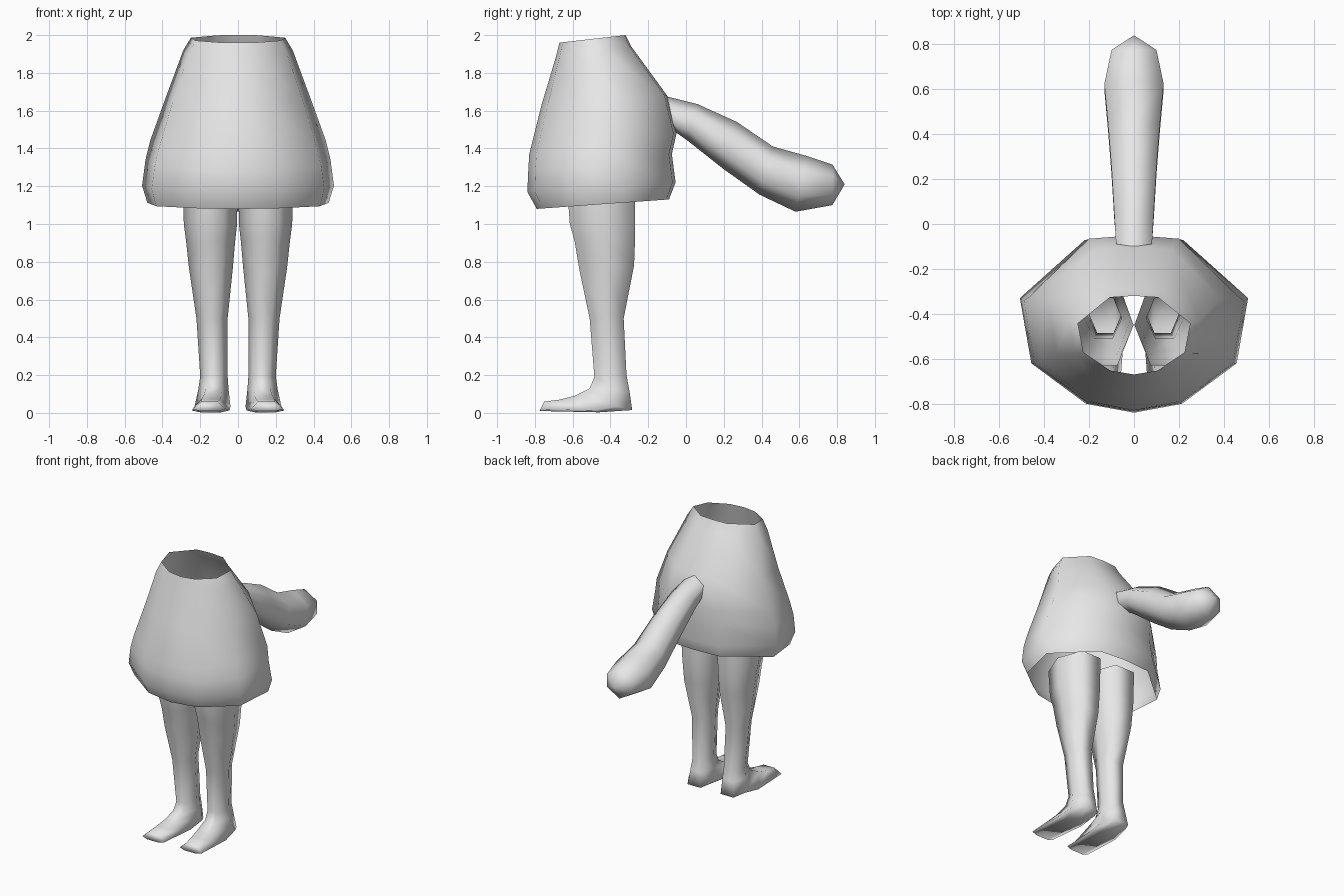
import bpy, bmesh

if "Cube" in bpy.data.objects:
    bpy.data.objects.remove(bpy.data.objects["Cube"])

grey = bpy.data.materials.new("plain grey")
grey.diffuse_color = (0.8, 0.8, 0.8, 1)
grey.use_nodes = True
grey.node_tree.nodes["Principled BSDF"].inputs["Base Color"].default_value = grey.diffuse_color


def ring(xc, hw, front, back, section):
    """Closed loop; section holds (u across, v from front to back)."""
    (y0, z0), (y1, z1) = front, back
    return [(xc + u * hw, y0 + (y1 - y0) * v, z0 + (z1 - z0) * v) for u, v in section]


def mirrored(half):
    """Complete a half section that starts and may end on the centre line."""
    return half + [(-u, v) for u, v in reversed(half) if u > 0]


def loft(name, rings, cap=False, tip=None):
    bm = bmesh.new()
    loops = [[bm.verts.new(p) for p in r] for r in rings]
    n = len(loops[0])
    for a, b in zip(loops, loops[1:]):
        for i in range(n):
            j = (i + 1) % n
            bm.faces.new((a[i], a[j], b[j], b[i]))
    if cap:
        bm.faces.new(loops[-1])
    if tip:
        t = bm.verts.new(tip)
        for i in range(n):
            bm.faces.new((loops[-1][i], loops[-1][(i + 1) % n], t))
    bmesh.ops.recalc_face_normals(bm, faces=bm.faces[:])
    # all parts are tubes: make the first wall face point away from its ring centre
    bm.faces.ensure_lookup_table()
    f = bm.faces[0]
    centre = sum((v.co for v in loops[0] + loops[1]), f.normal * 0) / (2 * n)
    if f.normal.dot(f.calc_center_median() - centre) < 0:
        bmesh.ops.reverse_faces(bm, faces=bm.faces[:])
    me = bpy.data.meshes.new(name)
    bm.to_mesh(me)
    bm.free()
    me.materials.append(grey)
    for p in me.polygons:
        p.use_smooth = True
    ob = bpy.data.objects.new(name, me)
    bpy.context.collection.objects.link(ob)
    return ob


# Skirt-shaped body, open at waist and hem: half width, front (y, z), back (y, z)
body_section = mirrored([(0, 0), (.42, .05), (.9, .28), (1, .65), (.43, .98), (0, 1)])
body = [
    (.25, (-.67, 1.96), (-.32, 2.0)),
    (.29, (-.69, 1.88), (-.29, 1.94)),
    (.385, (-.765, 1.63), (-.10, 1.68)),
    (.465, (-.83, 1.37), (-.05, 1.48)),
    (.49, (-.835, 1.28), (-.075, 1.37)),
    (.508, (-.84, 1.17), (-.055, 1.22)),
    (.48, (-.79, 1.08), (-.09, 1.13)),
]
loft("body", [ring(0, w, f, b, body_section) for w, f, b in body])

# Tail: half width, upper (y, z), lower (y, z)
tail_section = mirrored([(0, 0), (1, .27), (1, .73), (0, 1)])
tail = [
    (.08, (-.10, 1.675), (-.06, 1.49)),
    (.088, (.06, 1.635), (.01, 1.44)),
    (.10, (.27, 1.54), (.20, 1.29)),
    (.115, (.46, 1.41), (.39, 1.155)),
    (.132, (.64, 1.36), (.58, 1.065)),
    (.10, (.775, 1.315), (.775, 1.10)),
]
loft("tail", [ring(0, w, f, b, tail_section) for w, f, b in tail], tip=(0, .84, 1.21))

# Legs with feet: inner x, outer x, front (y, z), back (y, z), side corner position
leg = [
    (.002, .29, (-.63, 1.2), (-.27, 1.2), .5),
    (.005, .287, (-.615, 1.0), (-.27, 1.0), .5),
    (.015, .275, (-.59, .91), (-.27, .91), .5),
    (.027, .26, (-.565, .76), (-.275, .78), .5),
    (.055, .22, (-.51, .5), (-.33, .5), .5),
    (.055, .20, (-.485, .19), (-.315, .2), .5),
    (.05, .21, (-.51, .13), (-.30, .12), .55),
    (.04, .23, (-.59, .09), (-.285, .015), .75),
    (.045, .245, (-.67, .07), (-.46, .003), .85),
    (.065, .24, (-.75, .06), (-.775, .01), .8),
]
rings = []
for x0, x1, f, b, m in leg:
    section = [(-.5, 0), (.5, 0), (1, m), (.55, 1), (-.55, 1), (-1, m)]
    rings.append(ring((x0 + x1) / 2, (x1 - x0) / 2, f, b, section))
legs = loft("legs", rings, cap=True)
legs.modifiers.new("mirror", 'MIRROR').use_mirror_merge = False
